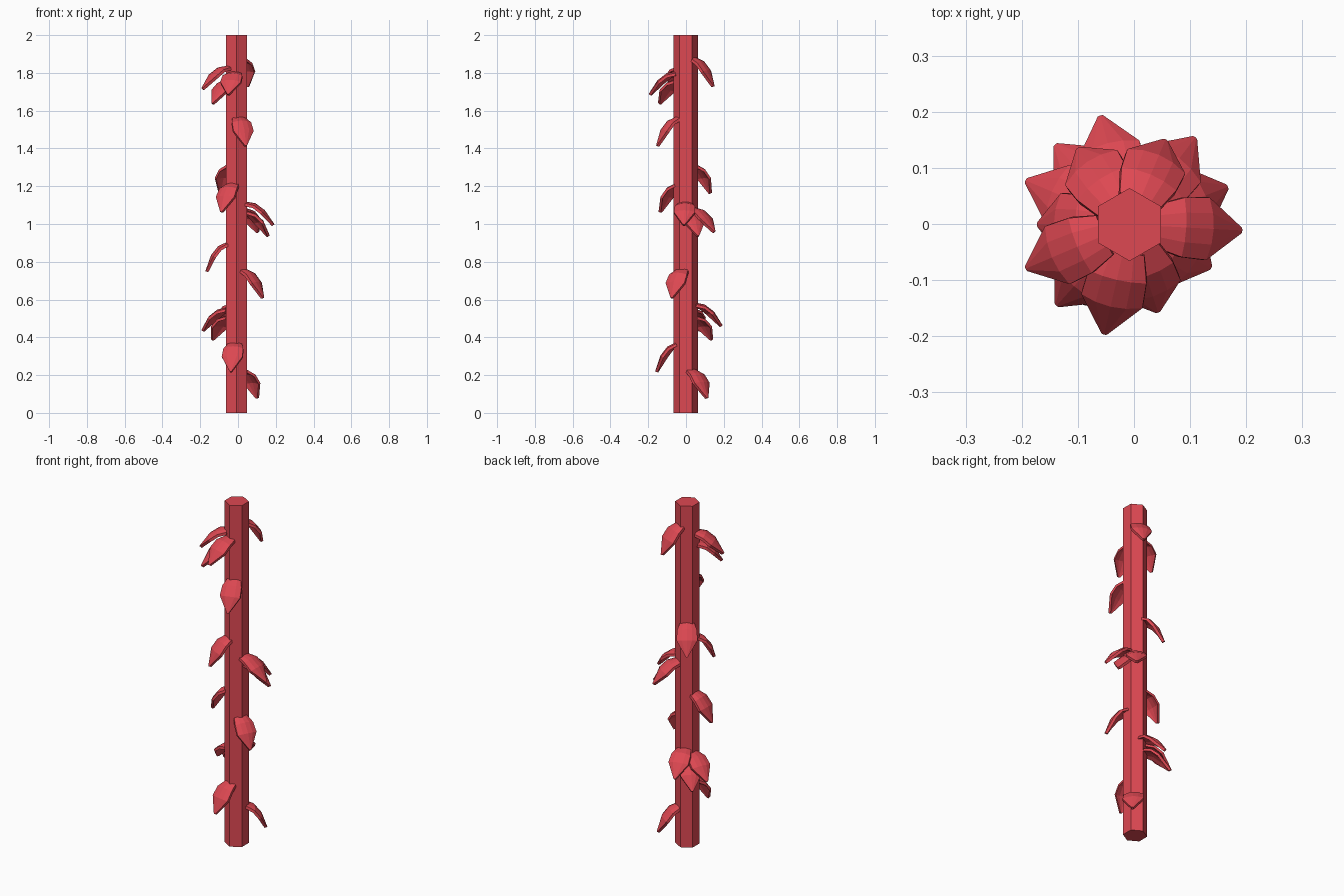
import bpy, bmesh
from math import radians, cos, sin
from mathutils import Matrix, Vector

if "Cube" in bpy.data.objects:
    bpy.data.objects.remove(bpy.data.objects["Cube"])

CX, CY = -0.008, -0.001
mat = bpy.data.materials.new("red")
mat.diffuse_color = (0.73, 0.065, 0.085, 1)
mat.use_nodes = True
mat.node_tree.nodes["Principled BSDF"].inputs["Base Color"].default_value = mat.diffuse_color


def finish(bm, name):
    bmesh.ops.recalc_face_normals(bm, faces=bm.faces)
    me = bpy.data.meshes.new(name)
    bm.to_mesh(me)
    bm.free()
    me.materials.append(mat)
    ob = bpy.data.objects.new(name, me)
    bpy.context.collection.objects.link(ob)
    return ob


# Hexagonal stem
bm = bmesh.new()
bmesh.ops.create_cone(bm, cap_ends=True, segments=6, radius1=0.065, radius2=0.065, depth=2,
                      matrix=Matrix.Translation((CX, CY, 1)))
finish(bm, "stem")

# Leaf centre line (outward, up, half width), starting at the stem surface
SPINE = [(-0.005, 0.0, 0.038), (0.042, -0.022, 0.053), (0.08, -0.07, 0.056), (0.11, -0.155, 0.005)]
THICK, ARCH, COLS = 0.015, 0.014, 4


def add_leaf(name, azimuth, top, pitch):
    bm = bmesh.new()
    layers = []
    for side in (0, 1):
        rows = []
        for i, (x, z, w) in enumerate(SPINE):
            a, b = SPINE[max(i - 1, 0)], SPINE[min(i + 1, 3)]
            n = Vector((a[1] - b[1], 0, b[0] - a[0])).normalized()
            row = []
            for j in range(COLS + 1):
                u = j / COLS * 2 - 1
                sink = side * THICK + ARCH * u * u * w / 0.056
                row.append(bm.verts.new(Vector((x, u * w, z)) - n * sink))
            rows.append(row)
        layers.append(rows)
    up, low = layers
    for rows in layers:
        for i in range(3):
            for j in range(COLS):
                bm.faces.new((rows[i][j], rows[i][j + 1], rows[i + 1][j + 1], rows[i + 1][j]))
    # Rim joining the upper and lower surface
    ring = [(0, j) for j in range(COLS)] + [(i, COLS) for i in range(3)]
    ring += [(3, j) for j in range(COLS, 0, -1)] + [(i, 0) for i in range(3, 0, -1)]
    for (a, b), (c, d) in zip(ring, ring[1:] + ring[:1]):
        bm.faces.new((up[a][b], up[c][d], low[c][d], low[a][b]))
    az = radians(azimuth)
    place = Matrix.Translation((CX + 0.055 * cos(az), CY + 0.055 * sin(az), top))
    bm.transform(place @ Matrix.Rotation(az, 4, 'Z') @ Matrix.Rotation(-radians(pitch), 4, 'Y'))
    finish(bm, name)


# Leaves: azimuth, height of the attachment, upward pitch
LEAVES = [
    (45, 0.235, 0), (259, 0.375, 0),
    (105, 0.585, 15), (133, 0.52, 12), (157, 0.56, 15),
    (332, 0.765, 0), (180, 0.905, 0),
    (357, 1.12, 15), (21, 1.075, 9), (53, 1.09, 12),
    (240, 1.22, 0), (124, 1.32, 0), (288, 1.57, 0),
    (228, 1.77, 12), (257, 1.81, 15), (203, 1.84, 15), (67, 1.885, 0),
]
for k, (az, top, pitch) in enumerate(LEAVES):
    add_leaf(f"leaf_{k + 1}", az, top, pitch)
